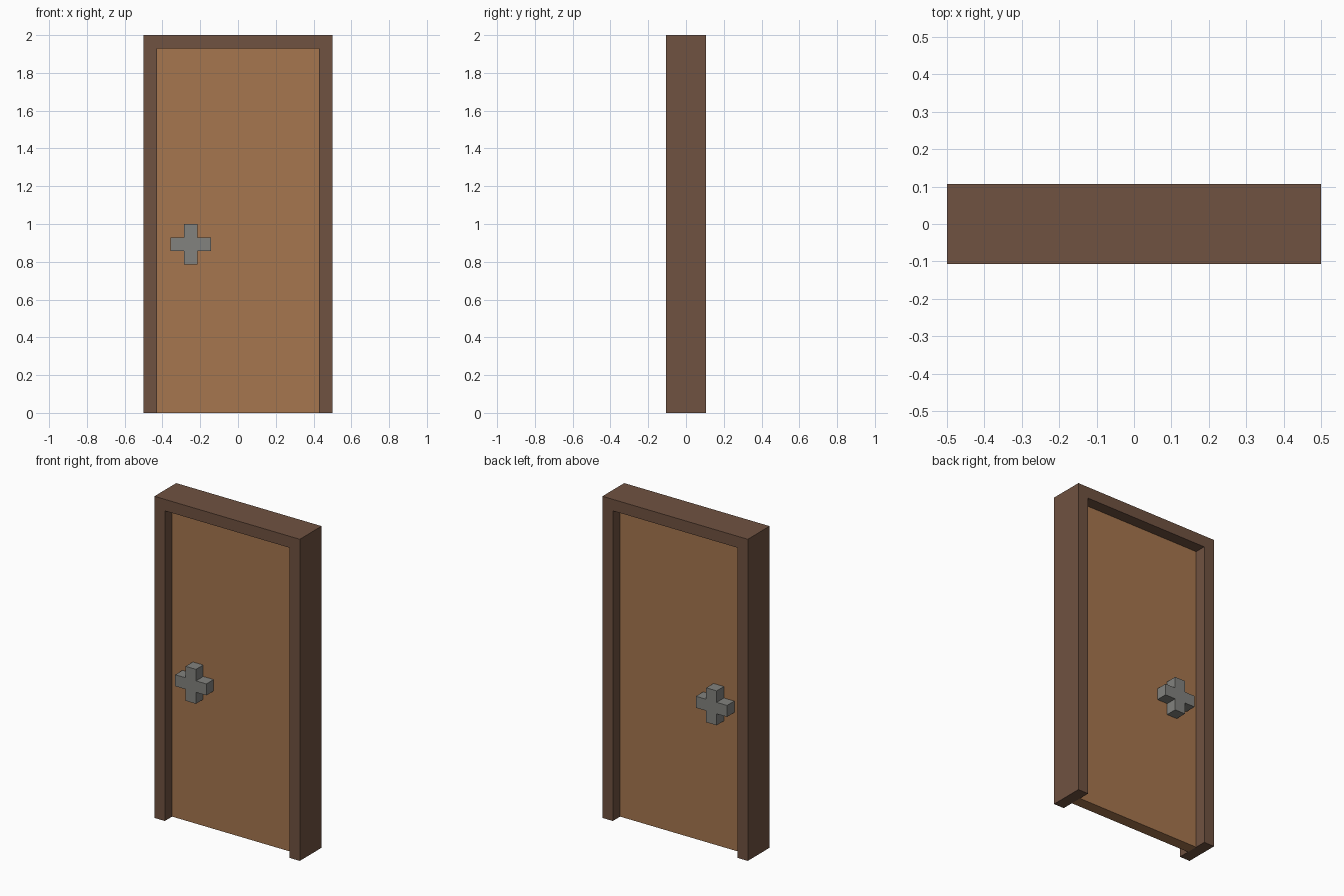
import bpy
import bmesh

cube = bpy.data.objects.get("Cube")
if cube:
    bpy.data.objects.remove(cube, do_unlink=True)

U = 1 / 14  # block unit: the door is 14 wide, 3 deep and 28 tall


def material(name, rgb):
    linear = [((c / 255 + 0.055) / 1.055) ** 2.4 for c in rgb] + [1]
    mat = bpy.data.materials.new(name)
    mat.use_nodes = True
    mat.diffuse_color = linear
    mat.node_tree.nodes["Principled BSDF"].inputs["Base Color"].default_value = linear
    return mat


def slab(name, outline, y0, y1, mat):
    """Extrude an (x, z) outline in block units from y0 to y1."""
    bm = bmesh.new()
    face = bm.faces.new([bm.verts.new((x * U, y0 * U, z * U)) for x, z in outline])
    new = bmesh.ops.extrude_face_region(bm, geom=[face])["geom"]
    verts = [v for v in new if isinstance(v, bmesh.types.BMVert)]
    bmesh.ops.translate(bm, verts=verts, vec=(0, (y1 - y0) * U, 0))
    bmesh.ops.recalc_face_normals(bm, faces=bm.faces)
    mesh = bpy.data.meshes.new(name)
    bm.to_mesh(mesh)
    bm.free()
    mesh.materials.append(mat)
    obj = bpy.data.objects.new(name, mesh)
    bpy.context.collection.objects.link(obj)
    return obj


dark_wood = material("dark wood", (112, 82, 65))
light_wood = material("light wood", (166, 118, 78))
grey_metal = material("grey metal", (130, 130, 126))

# Frame: two jambs and a lintel as one arch
slab("door_frame", [(-7, 0), (-7, 28), (7, 28), (7, 0), (6, 0), (6, 27), (-6, 27), (-6, 0)],
     -1.5, 1.5, dark_wood)

# Door leaf, recessed one unit on both sides
slab("door_panel", [(-6, 0), (-6, 27), (6, 27), (6, 0)], -0.5, 0.5, light_wood)

# Cross-shaped handles, one on each side of the leaf
cross = [(-0.5, -1.5), (0.5, -1.5), (0.5, -0.5), (1.5, -0.5), (1.5, 0.5), (0.5, 0.5),
         (0.5, 1.5), (-0.5, 1.5), (-0.5, 0.5), (-1.5, 0.5), (-1.5, -0.5), (-0.5, -0.5)]
handle = [(x - 3.5, z + 12.5) for x, z in cross]
for name, side in (("front_handle", -1), ("back_handle", 1)):
    slab(name, handle, 0.5 * side, 1.5 * side, grey_metal)
